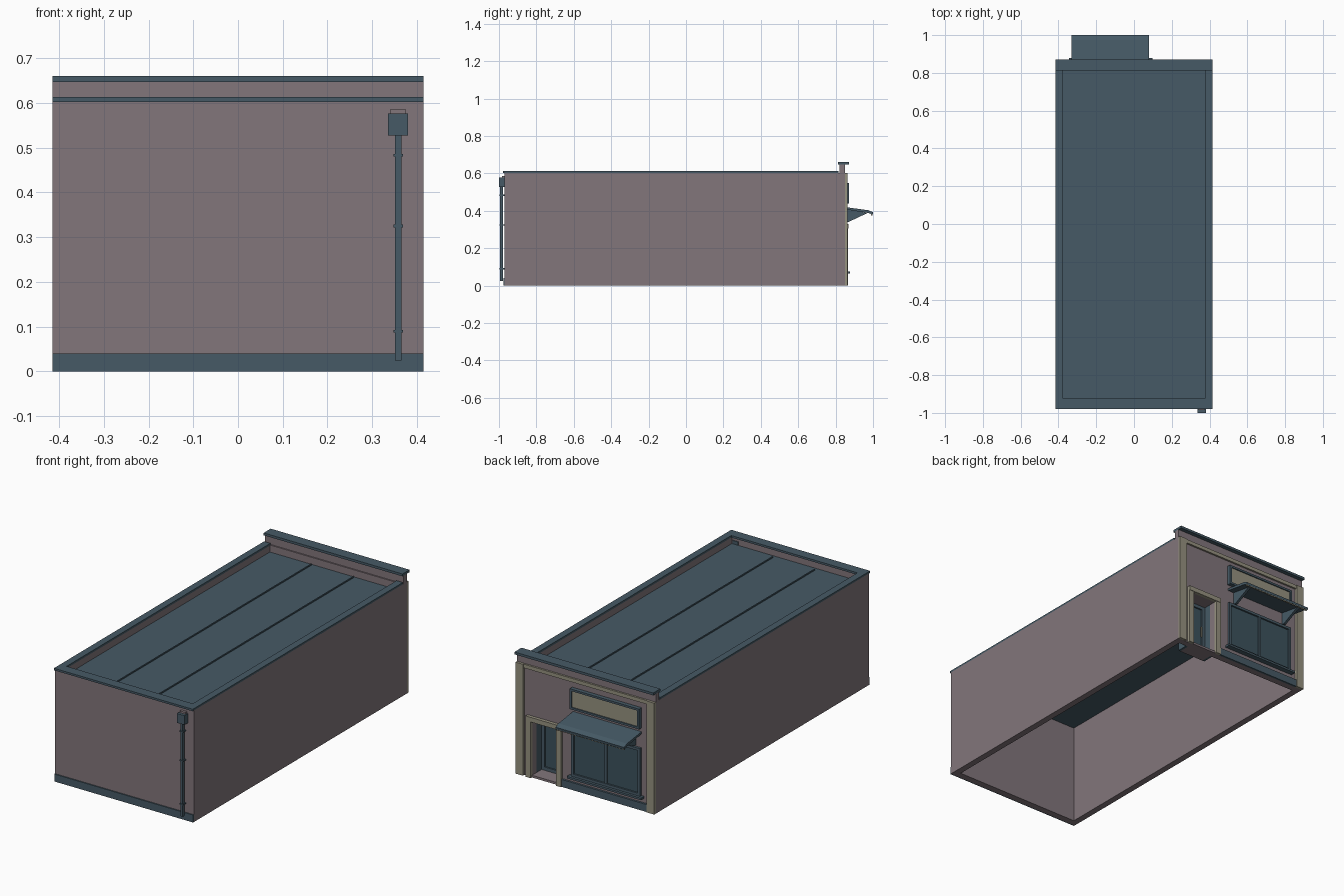
import bpy, bmesh, math

if "Cube" in bpy.data.objects:
    bpy.data.objects.remove(bpy.data.objects["Cube"])


def material(name, rgb):
    m = bpy.data.materials.new(name)
    m.diffuse_color = (*rgb, 1)
    m.use_nodes = True
    m.node_tree.nodes["Principled BSDF"].inputs["Base Color"].default_value = m.diffuse_color
    return m


WALL = material("mauve_render", (0.223, 0.181, 0.198))
SLATE = material("slate_blue", (0.061, 0.102, 0.133))
TAN = material("pale_stone", (0.305, 0.287, 0.216))
GLASS = material("dark_glass", (0.045, 0.085, 0.110))


def make(name, verts, faces, mat):
    me = bpy.data.meshes.new(name)
    me.from_pydata(verts, [], faces)
    bm = bmesh.new()
    bm.from_mesh(me)
    bmesh.ops.recalc_face_normals(bm, faces=bm.faces)
    bm.to_mesh(me)
    bm.free()
    me.materials.append(mat)
    ob = bpy.data.objects.new(name, me)
    bpy.context.collection.objects.link(ob)
    return ob


def prism(name, profile, x0, x1, mat):
    """Extrude a (y, z) profile along x."""
    n = len(profile)
    verts = [(x, y, z) for x in (x0, x1) for y, z in profile]
    faces = [tuple(range(n)), tuple(range(n, 2 * n))]
    faces += [(i, (i + 1) % n, n + (i + 1) % n, n + i) for i in range(n)]
    return make(name, verts, faces, mat)


def box(name, x0, x1, y0, y1, z0, z1, mat):
    return prism(name, [(y0, z0), (y1, z0), (y1, z1), (y0, z1)], x0, x1, mat)


def frame(name, x0, x1, y0, y1, z0, z1, t, mat):
    """Four bars around an upright rectangle."""
    box(name + "_bottom", x0, x1, y0, y1, z0, z0 + t, mat)
    box(name + "_top", x0, x1, y0, y1, z1 - t, z1, mat)
    box(name + "_side_a", x0, x0 + t, y0, y1, z0 + t, z1 - t, mat)
    box(name + "_side_b", x1 - t, x1, y0, y1, z0 + t, z1 - t, mat)


W, T = 0.415, 0.035          # half width, wall thickness
FRONT, BACK = -0.97, 0.85    # outer wall faces
DX0, DX1, DZ = 0.172, 0.322, 0.305   # doorway

# Walls, open underneath
for s, side in ((-1, "left"), (1, "right")):
    a, b = sorted((s * W, s * (W - T)))
    box(side + "_wall", a, b, FRONT, BACK, 0, 0.603, WALL)
box("front_wall", -W + T, W - T, FRONT, FRONT + T, 0, 0.603, WALL)
box("shop_wall_window_side", -W + T, DX0, BACK - T, BACK, 0, 0.603, WALL)
box("shop_wall_door_side", DX1, W - T, BACK - T, BACK, 0, 0.603, WALL)
box("shop_wall_over_door", DX0, DX1, BACK - T, BACK, DZ, 0.603, WALL)
box("shop_parapet", -W, W, 0.822, BACK, 0.603, 0.647, WALL)
box("parapet_cap", -W, W, 0.812, 0.872, 0.647, 0.66, SLATE)

# Roof deck, seams and coping
box("roof_deck", -W + T, W - T, FRONT + T, BACK - T, 0.55, 0.565, SLATE)
for x in (-0.128, 0.124):
    box("roof_seam", x - 0.003, x + 0.003, -0.915, 0.81, 0.565, 0.571, SLATE)
for s, side in ((-1, "left"), (1, "right")):
    a, b = sorted((s * W, s * (W - 0.038)))
    box(side + "_coping", a, b, -0.925, 0.815, 0.602, 0.613, SLATE)
box("front_coping", -W, W, -0.979, -0.925, 0.602, 0.613, SLATE)

# Front plinth and drainage
box("front_plinth", -W, W, FRONT - 0.006, FRONT, 0, 0.04, SLATE)
box("scupper", 0.341, 0.374, -0.984, FRONT, 0.572, 0.587, WALL)
box("scupper_inlet", 0.341, 0.374, FRONT + T, FRONT + T + 0.004, 0.567, 0.585, SLATE)
box("rain_hopper", 0.335, 0.38, -1.0, -0.971, 0.527, 0.577, SLATE)
box("downpipe", 0.351, 0.365, -0.994, -0.979, 0.025, 0.527, SLATE)
for z in (0.09, 0.325, 0.483):
    box("pipe_clip", 0.347, 0.369, -0.997, FRONT, z - 0.003, z + 0.003, SLATE)

# Stone surround of the shopfront
for a, b, side in ((-W, -0.37, "left"), (0.37, W, "right")):
    box(side + "_pilaster", a, b, BACK, 0.864, 0, 0.602, TAN)
box("shop_band", -0.37, 0.37, BACK, 0.86, 0.582, 0.602, TAN)
box("shop_plinth", -0.37, 0.142, BACK, 0.861, 0, 0.04, SLATE)

# Recessed doorway
D = 0.765
for a, b, side in ((DX0 - 0.012, DX0, "left"), (DX1, DX1 + 0.012, "right")):
    box(side + "_door_reveal", a, b, D - 0.012, BACK - T, 0, DZ + 0.012, SLATE)
box("door_soffit", DX0, DX1, D - 0.012, BACK - T, DZ, DZ + 0.012, WALL)
box("door_floor", DX0, DX1, D - 0.012, BACK + 0.005, 0, 0.012, WALL)
box("door_leaf", DX0, DX1, D - 0.012, D, 0.012, DZ, GLASS)
frame("door_rail", DX0, DX1, D, D + 0.008, 0.012, DZ, 0.018, SLATE)
box("door_handle", 0.196, 0.201, D + 0.008, D + 0.016, 0.12, 0.18, TAN)
box("door_jamb_left", DX0 - 0.03, DX0, BACK, 0.866, 0, DZ, TAN)
box("door_jamb_right", DX1, DX1 + 0.03, BACK, 0.866, 0, DZ, TAN)
box("door_lintel", DX0 - 0.03, DX1 + 0.03, BACK, 0.868, DZ, 0.33, TAN)

# Shop window
frame("window_frame", -0.33, 0.083, BACK, 0.864, 0.075, 0.333, 0.014, SLATE)
box("window_glass", -0.316, 0.069, BACK, 0.855, 0.089, 0.319, GLASS)
box("window_mullion", -0.13, -0.117, BACK, 0.862, 0.089, 0.319, SLATE)
box("window_sill", -0.345, 0.098, BACK, 0.878, 0.064, 0.075, SLATE)

# Blank sign board
frame("sign_frame", -0.33, 0.085, BACK, 0.872, 0.44, 0.55, 0.011, SLATE)
box("sign_panel", -0.319, 0.074, BACK, 0.866, 0.451, 0.539, TAN)

# Awning with end brackets and a toothed edge
prism("awning", [(BACK, 0.408), (BACK, 0.42), (0.975, 0.403), (1.0, 0.392),
                 (0.998, 0.38), (0.975, 0.388)], -0.33, 0.08, SLATE)
for x in (-0.295, 0.03):
    prism("awning_bracket", [(BACK, 0.34), (0.868, 0.34), (0.97, 0.388), (BACK, 0.41)],
          x, x + 0.014, SLATE)
for i in range(20):
    x = -0.327 + i * 0.0205
    box("awning_tooth", x, x + 0.013, 0.989, 0.998, 0.376, 0.386, TAN)
